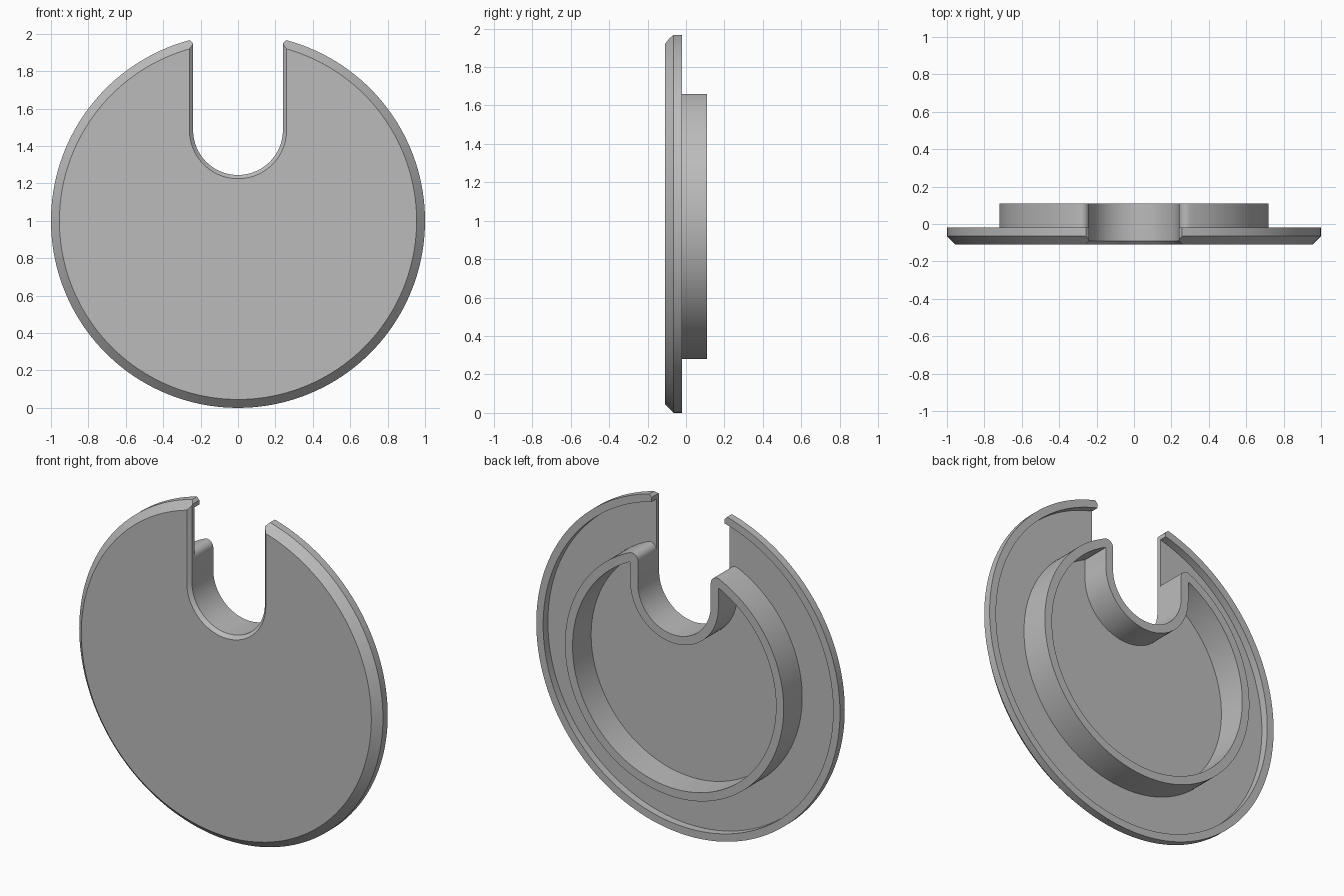
import bpy, bmesh, math

old = bpy.data.objects.get("Cube")
if old:
    bpy.data.objects.remove(old)

CENTRE_Z = 1.0
SLOT_Z = 0.485      # slot arc centre, relative to the disc centre
SLOT_R = 0.24
FRONT, FLOOR, LIP, BACK = -0.11, -0.065, -0.02, 0.11

grey = bpy.data.materials.new("plain grey")
grey.use_nodes = True
grey.diffuse_color = (0.5, 0.5, 0.5, 1)
grey.node_tree.nodes["Principled BSDF"].inputs["Base Color"].default_value = (0.5, 0.5, 0.5, 1)


def arc(cx, cz, r, a0, a1, n):
    return [(cx + r * math.cos(a0 + (a1 - a0) * i / n),
             cz + r * math.sin(a0 + (a1 - a0) * i / n)) for i in range(n + 1)]


def slotted_disc(radius, half_slot, fillet):
    """Outline of a disc with a round-bottomed slot and rounded slot corners."""
    cx = half_slot + fillet
    cz = math.sqrt((radius - fillet) ** 2 - cx ** 2)
    tilt = math.atan2(cz, cx)
    right = arc(cx, cz, fillet, math.pi, tilt, 8)
    left = [(-x, z) for x, z in reversed(right)]
    rim = arc(0, 0, radius, tilt, -math.pi - tilt, 128)[1:-1]
    slot = arc(0, SLOT_Z, half_slot, math.pi, 2 * math.pi, 40)
    return right + rim + left + slot


def slot_section(r):
    """Slot outline that flares at 45 degrees where it leaves the rim."""
    slot = arc(0, SLOT_Z, r, math.pi, 2 * math.pi, 40)
    return slot + [(r, 0.95), (r + 0.15, 1.1), (-r - 0.15, 1.1), (-r, 0.95)]


def circle(r):
    return arc(0, 0, r, 0, 2 * math.pi, 160)[:-1]


def loft(name, sections, closed=False):
    """Skin (outline, y) sections; closed joins the last to the first."""
    bm = bmesh.new()
    loops = [[bm.verts.new((x, y, z + CENTRE_Z)) for x, z in pts] for pts, y in sections]
    pairs = list(zip(loops, loops[1:]))
    if closed:
        pairs.append((loops[-1], loops[0]))
    else:
        bm.faces.new(loops[0])
        bm.faces.new(loops[-1])
    for a, b in pairs:
        for i in range(len(a)):
            j = (i + 1) % len(a)
            bm.faces.new((a[i], a[j], b[j], b[i]))
    bmesh.ops.recalc_face_normals(bm, faces=bm.faces)
    mesh = bpy.data.meshes.new(name)
    bm.to_mesh(mesh)
    bm.free()
    mesh.materials.append(grey)
    obj = bpy.data.objects.new(name, mesh)
    bpy.context.collection.objects.link(obj)
    return obj


def activate(obj):
    bpy.ops.object.select_all(action='DESELECT')
    obj.select_set(True)
    bpy.context.view_layer.objects.active = obj


# Cover plate: bevelled front, raised lip around the back edge
plate = loft("cover_plate", [(circle(0.955), FRONT), (circle(1.0), FLOOR), (circle(1.0), LIP),
                             (circle(0.955), LIP), (circle(0.955), FLOOR)])

# Slot cut with a small bevel on the front edge
cutter = loft("slot_cutter", [(slot_section(SLOT_R + 0.04), FRONT - 0.02),
                              (slot_section(SLOT_R), FRONT + 0.02),
                              (slot_section(SLOT_R), BACK)])
cutter.hide_render = True
cut = plate.modifiers.new("slot", 'BOOLEAN')
cut.operation = 'DIFFERENCE'
cut.solver = 'EXACT'
cut.object = cutter
activate(plate)
bpy.ops.object.modifier_apply(modifier=cut.name)
bpy.data.objects.remove(cutter)

# Collar wall on the back, following the slot
outer = slotted_disc(0.72, SLOT_R, 0.04)
inner = slotted_disc(0.67, SLOT_R + 0.05, 0.004)
collar = loft("back_collar", [(outer, FLOOR - 0.005), (outer, BACK),
                              (inner, BACK), (inner, FLOOR - 0.005)], closed=True)

for part in (plate, collar):
    activate(part)
    bpy.ops.object.shade_smooth_by_angle(angle=math.radians(25))
